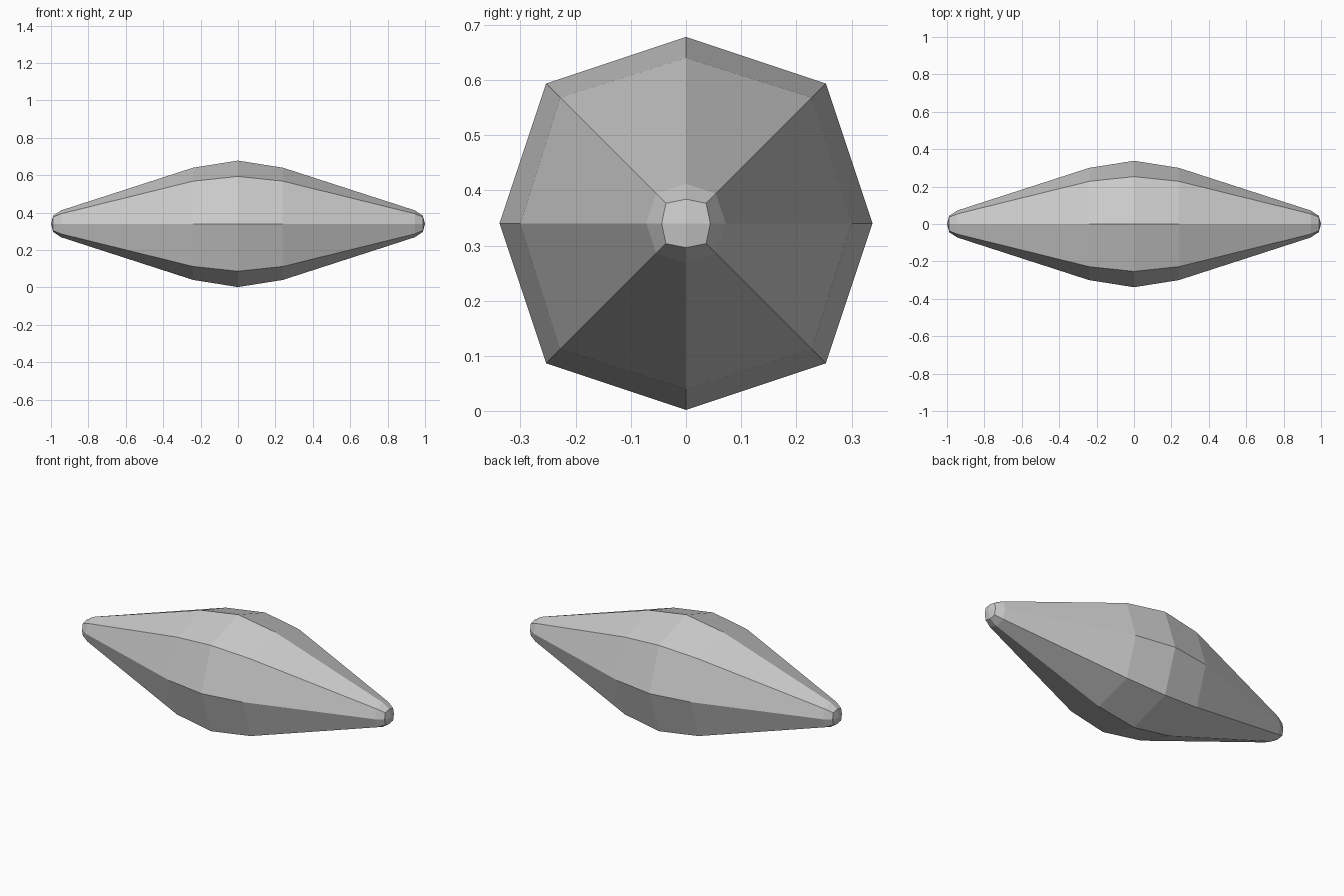
import bpy, bmesh

if "Cube" in bpy.data.objects:
    bpy.data.objects.remove(bpy.data.objects["Cube"])

CENTRE_Z = 0.34
# Half profile: x position, radius on the axes, offset on the diagonals
HALF = [(0.24, 0.300, 0.228), (0.945, 0.072, 0.054), (0.988, 0.044, 0.0365)]
STATIONS = [(-x, a, d) for x, a, d in reversed(HALF)] + [(0, 0.338, 0.2535)] + HALF

bm = bmesh.new()


def ring(x, a, d):
    # Eight-sided section, slightly fuller on the diagonals
    section = [(a, 0), (d, d), (0, a), (-d, d), (-a, 0), (-d, -d), (0, -a), (d, -d)]
    return [bm.verts.new((x, y, CENTRE_Z + z)) for y, z in section]


# Tapered body
rings = [ring(*s) for s in STATIONS]
for r0, r1 in zip(rings, rings[1:]):
    for i in range(8):
        j = (i + 1) % 8
        bm.faces.new((r0[i], r0[j], r1[j], r1[i]))

# Blunt tips, four quads each
for x, end in ((-1, rings[0]), (1, rings[-1])):
    tip = bm.verts.new((x, 0, CENTRE_Z))
    for i in range(0, 8, 2):
        bm.faces.new((tip, end[i], end[i + 1], end[(i + 2) % 8]))

bmesh.ops.recalc_face_normals(bm, faces=bm.faces[:])
mesh = bpy.data.meshes.new("spindle_body")
bm.to_mesh(mesh)
bm.free()
bpy.context.collection.objects.link(bpy.data.objects.new("spindle_body", mesh))
